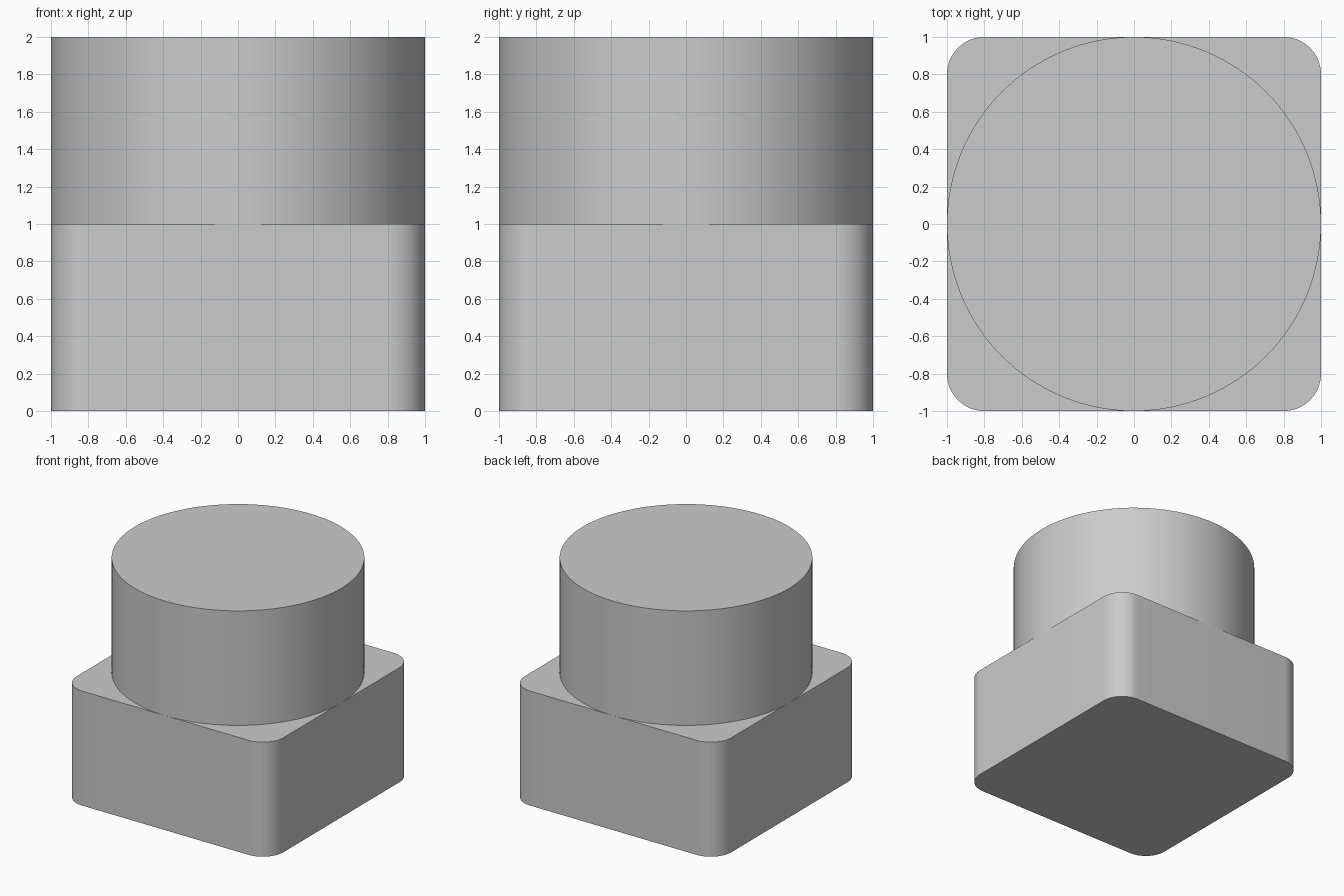
import bpy
import bmesh

old = bpy.data.objects.get("Cube")
if old:
    bpy.data.objects.remove(old, do_unlink=True)

# Single plain grey
GREY = (0.6, 0.6, 0.6, 1)
grey = bpy.data.materials.new("light_grey")
grey.use_nodes = True
grey.diffuse_color = GREY
grey.node_tree.nodes["Principled BSDF"].inputs["Base Color"].default_value = GREY


def finish(obj, name):
    obj.name = name
    obj.data.materials.append(grey)
    bpy.ops.object.shade_smooth_by_angle()


# Square base block with rounded upright edges
bpy.ops.mesh.primitive_cube_add(size=1, location=(0, 0, 0.5))
base = bpy.context.object
bm = bmesh.new()
bm.from_mesh(base.data)
bmesh.ops.scale(bm, vec=(2, 2, 1), verts=bm.verts)
upright = [e for e in bm.edges
           if abs(e.verts[0].co.z - e.verts[1].co.z) > 0.5]
bmesh.ops.bevel(bm, geom=upright, offset=0.2, offset_type='OFFSET',
                segments=16, profile=0.5, affect='EDGES')
bm.to_mesh(base.data)
bm.free()
finish(base, "rounded_base")

# Round drum standing on the base
bpy.ops.mesh.primitive_cylinder_add(vertices=128, radius=1, depth=1,
                                    location=(0, 0, 1.5))
finish(bpy.context.object, "round_top")
